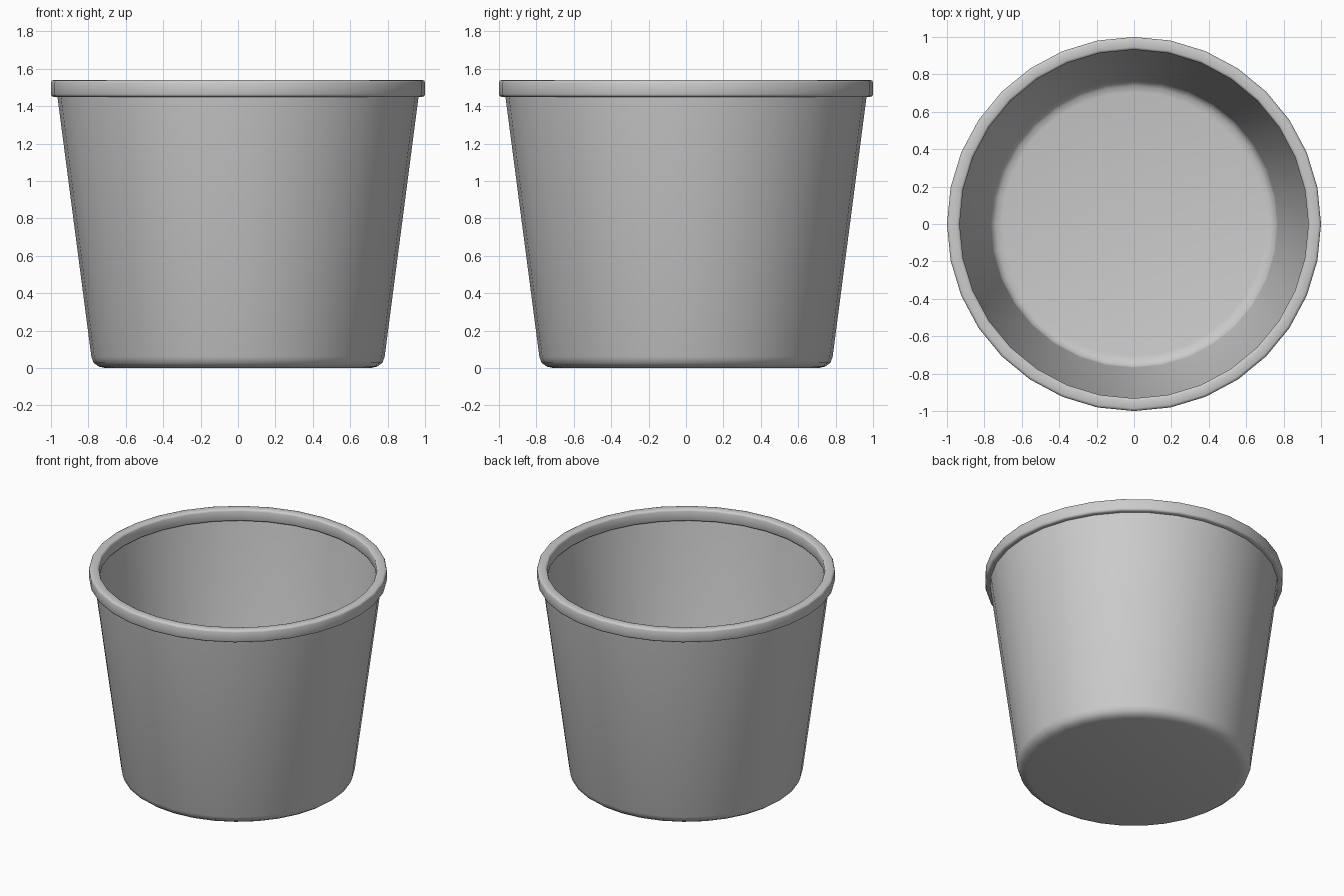
import bpy, bmesh, math

if "Cube" in bpy.data.objects:
    bpy.data.objects.remove(bpy.data.objects["Cube"])

SIDES = 32


def lathe(name, profile, closed):
    """Revolve (radius, z) points around z; open profiles get flat end caps."""
    bm = bmesh.new()
    rings = []
    for r, z in profile:
        rings.append([bm.verts.new((r * math.cos(2 * math.pi * i / SIDES),
                                    r * math.sin(2 * math.pi * i / SIDES), z))
                      for i in range(SIDES)])
    pairs = list(zip(rings, rings[1:]))
    if closed:
        pairs.append((rings[-1], rings[0]))
    for a, b in pairs:
        for i in range(SIDES):
            j = (i + 1) % SIDES
            bm.faces.new((a[i], a[j], b[j], b[i]))
    if not closed:
        bm.faces.new(rings[0])
        bm.faces.new(rings[-1])
    bmesh.ops.recalc_face_normals(bm, faces=bm.faces)
    mesh = bpy.data.meshes.new(name)
    bm.to_mesh(mesh)
    bm.free()
    obj = bpy.data.objects.new(name, mesh)
    bpy.context.collection.objects.link(obj)
    bpy.ops.object.select_all(action='DESELECT')
    obj.select_set(True)
    bpy.context.view_layer.objects.active = obj
    bpy.ops.object.shade_smooth_by_angle(angle=math.radians(50))
    return obj


# Thin tapered wall with a rounded bottom edge, outside then inside
T = 0.015
outer = [(0.71, 0.0), (0.745, 0.008), (0.772, 0.028), (0.784, 0.06), (0.968, 1.47)]
inner = [(0.968 - T, 1.47), (0.784 - T, 0.063), (0.762, 0.04),
         (0.738, 0.022), (0.705, T)]
lathe("bucket_body", outer + inner, closed=False)

# Thick rolled rim with softened edges
b = 0.014
R0, R1, Z0, Z1 = 0.932, 1.0, 1.45, 1.54
rim = []
for cx, cz, start in ((R1 - b, Z0 + b, -90), (R1 - b, Z1 - b, 0),
                      (R0 + b, Z1 - b, 90), (R0 + b, Z0 + b, 180)):
    for k in range(3):
        a = math.radians(start + 45 * k)
        rim.append((cx + b * math.cos(a), cz + b * math.sin(a)))
lathe("rim", rim, closed=True)
